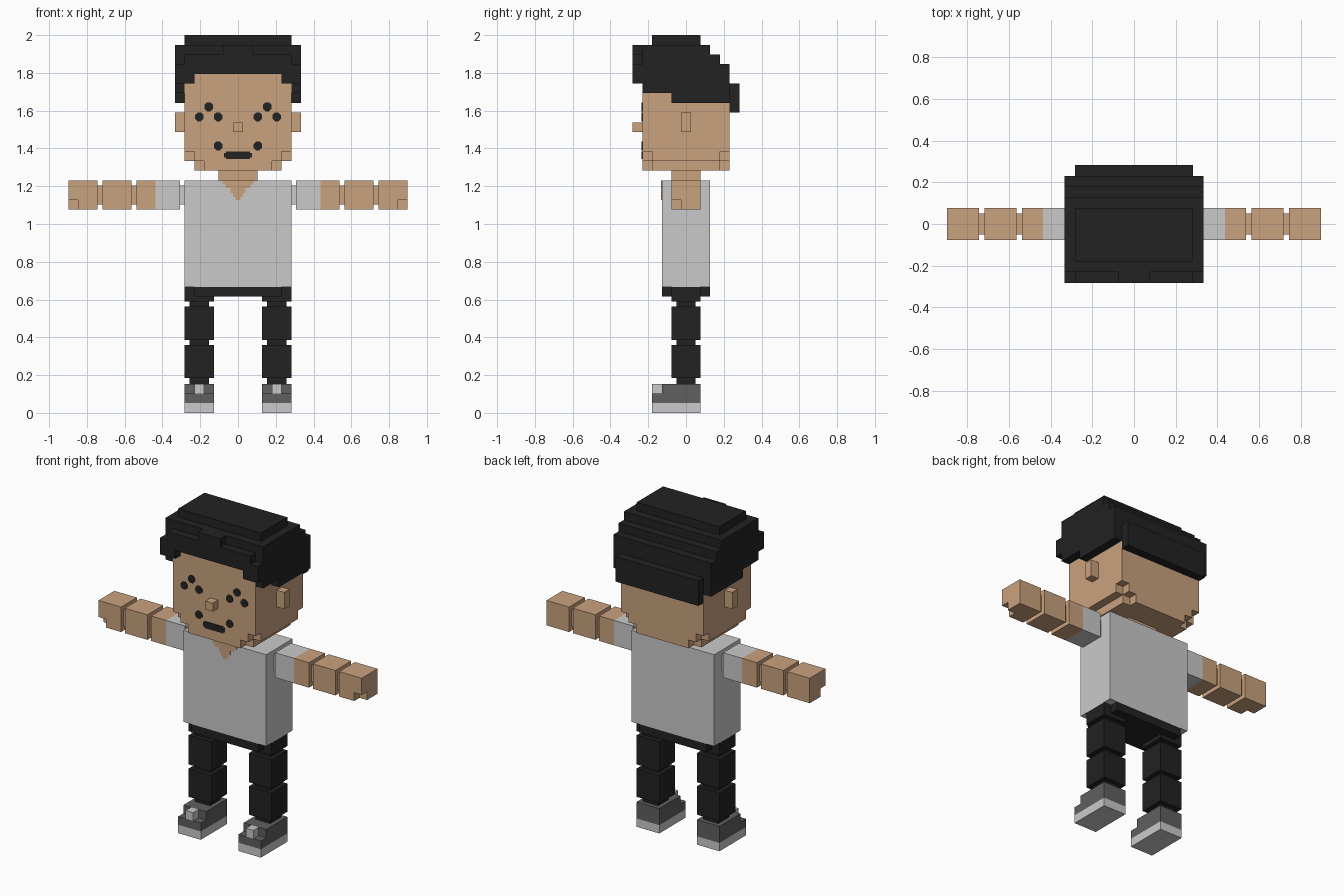
import bpy
import bmesh
from math import pi
from mathutils import Matrix, Vector

cube = bpy.data.objects.get("Cube")
if cube:
    bpy.data.objects.remove(cube, do_unlink=True)

U = 2 / 39  # one block


def material(name, rgb):
    m = bpy.data.materials.new(name)
    m.use_nodes = True
    m.diffuse_color = (*rgb, 1)
    m.node_tree.nodes["Principled BSDF"].inputs["Base Color"].default_value = (*rgb, 1)
    return m


SKIN = material("skin", (0.59, 0.36, 0.21))
BLACK = material("soft_black", (0.016, 0.016, 0.016))
LIGHT = material("light_grey", (0.59, 0.59, 0.59))
GREY = material("dark_grey", (0.115, 0.115, 0.115))


def finish(name, bm, mat):
    bmesh.ops.recalc_face_normals(bm, faces=bm.faces)
    mesh = bpy.data.meshes.new(name)
    bm.to_mesh(mesh)
    bm.free()
    mesh.materials.append(mat)
    obj = bpy.data.objects.new(name, mesh)
    bpy.context.collection.objects.link(obj)
    return obj


def blocks(name, mat, boxes, sides=(1,)):
    """Boxes in block units: (x0, x1, y0, y1, z0, z1), repeated for each side."""
    bm = bmesh.new()
    for side in sides:
        for x0, x1, y0, y1, z0, z1 in boxes:
            lo, hi = Vector((x0, y0, z0)) * U, Vector((x1, y1, z1)) * U
            mid, size = (lo + hi) / 2, hi - lo
            mid.x *= side
            bmesh.ops.create_cube(bm, size=1, matrix=Matrix.Translation(mid) @ Matrix.Diagonal((*size, 1)))
    return finish(name, bm, mat)


def sym(w, y0, y1, z0, z1):
    return (-w, w, y0, y1, z0, z1)


def notched(w, d, z0, z1):
    """A slab with its four corner blocks left out."""
    return [sym(w - 1, -d, d, z0, z1),
            (w - 1, w, 1 - d, d - 1, z0, z1), (-w, 1 - w, 1 - d, d - 1, z0, z1)]


BOTH = (-1, 1)

# Legs and shoes
for side, label in ((1, "left"), (-1, "right")):
    def limb(name, mat, boxes):
        blocks(f"{label}_{name}", mat, boxes, (side,))

    limb("shoe_sole", LIGHT, [(2.5, 5.5, -3.5, 1.5, 0, 1)])
    limb("shoe_upper", GREY, [(2.5, 5.5, -3.5, 1.5, 1, 2), (2.5, 5.5, -2.5, 1.5, 2, 3)])
    limb("shoe_lace", LIGHT, [(3.5, 4.5, -3.5, -2.5, 2, 3)])
    limb("lower_leg", BLACK, [(2.5, 5.5, -1.5, 1.5, 3.6, 7)])
    limb("upper_leg", BLACK, [(2.5, 5.5, -1.5, 1.5, 7.5, 11), (2.5, 5.5, -1.5, 1.5, 11.5, 12)])
    limb("leg_joints", BLACK, [(3, 5, -1, 1, z, z + h) for z, h in ((3, .6), (7, .5), (11, .5))])

    # Arms
    limb("sleeve", LIGHT, [(5.5, 6, -1, 1, 21.5, 23.5), (6, 8.5, -1.5, 1.5, 21, 24)])
    limb("upper_arm", SKIN, [(8.5, 10.5, -1.5, 1.5, 21, 24)])
    limb("forearm", SKIN, [(11, 14, -1.5, 1.5, 21, 24)])
    limb("arm_joints", SKIN, [(x, x + .5, -1, 1, 21.5, 23.5) for x in (10.5, 14)])
    limb("hand", SKIN, [(14.5, 17.5, -1.5, 1.5, 22, 24), (14.5, 16.5, -1.5, 1.5, 21, 22),
                        (16.5, 17.5, -.5, 1.5, 21, 22)])
    limb("ear", SKIN, [(5.5, 6.5, -.5, .5, 29, 31)])

# Body
blocks("hips", BLACK, notched(5.5, 2.5, 12, 13))
blocks("shirt", LIGHT, [sym(5.5, -2.5, 2.5, 13, 24)])
blocks("neck", SKIN, [sym(2, -1.5, 1.5, 24, 25)])
blocks("neckline", SKIN, [sym(w, -2.56, -2.5, z0, z1) for w, z0, z1 in
                          ((1.6, 23.6, 24), (1.3, 23.2, 23.6), (.75, 22.7, 23.2), (.5, 22.3, 22.7), (.25, 22, 22.3))])

# Head
blocks("head", SKIN, notched(4.5, 4.5, 25, 26) + notched(5.5, 4.5, 26, 27)
       + [sym(5.5, -4.5, 4.5, 27, 32), sym(5.5, -4.5, 4, 32, 35)])
blocks("nose", SKIN, [sym(.5, -5.5, -4.5, 29, 30)])

# Hair: stepped crown, back and fringe
blocks("hair_crown", BLACK, [sym(5.5, -3.5, 1.5, 38, 39), sym(6.5, -4.5, 2.5, 37, 38),
                             sym(6.5, -4.5, 3.5, 36, 37), sym(6.5, -4.5, 4.5, 35, 36)])
blocks("hair_back", BLACK, [sym(5.5, 4, 4.5, 32, 35), sym(5.5, 4.5, 5.5, 31, 34)])
blocks("hair_sides", BLACK, [(5.5, 6.5, -4.5, 4.5, 33, 35), (5.5, 6.5, -1.5, 4.5, 32, 33)], BOTH)
blocks("fringe_middle", BLACK, [sym(1.5, -5.5, -4.5, 35, 38)])
blocks("fringe_sides", BLACK, [(1.5, 4.5, -5.5, -4.5, 35, 37), (4.5, 5.5, -5.5, -4.5, 34, 37),
                               (5.5, 6.5, -5.5, -4.5, 34, 36)], BOTH)


# Face details as thin plates
def dots(name, spots, radius=0.025):
    bm = bmesh.new()
    for x, z in spots:
        place = Matrix.Translation((x, -4.5 * U - 0.002, z)) @ Matrix.Rotation(pi / 2, 4, "X") @ Matrix.Rotation(pi / 8, 4, "Z")
        bmesh.ops.create_cone(bm, cap_ends=True, segments=8, radius1=radius, radius2=radius,
                              depth=0.004, matrix=place)
    finish(name, bm, BLACK)


for side, label in ((1, "left"), (-1, "right")):
    dots(f"{label}_eye", [(side * .155, 1.62), (side * .205, 1.567), (side * .105, 1.567)])
    dots(f"{label}_mouth_corner", [(side * .105, 1.413)])
blocks("mouth", BLACK, [sym(1.25, -4.58, -4.5, 26.2, 27), sym(1.45, -4.57, -4.5, 26.35, 26.85)])
